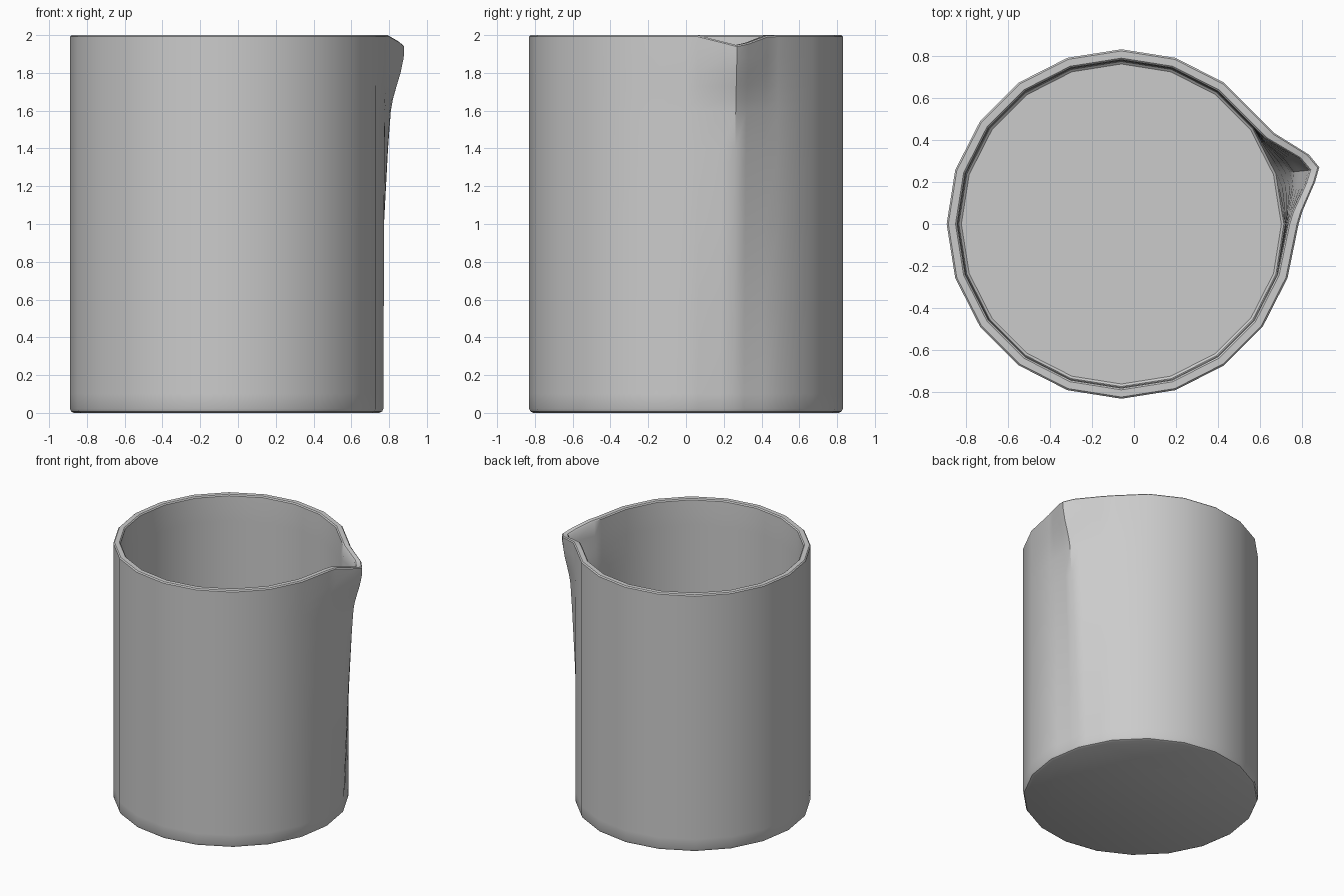
import bpy, bmesh
from math import radians, cos, sin

if "Cube" in bpy.data.objects:
    bpy.data.objects.remove(bpy.data.objects["Cube"])

CX, R, STEP = -0.06, 0.83, 18

# Spout columns: base angle, rim angle, rim radius, rim drop
spout = [(4.5, 4, 0.862, 0.0), (13, 12.3, 0.942, 0.035), (18, 16, 0.978, 0.053),
         (22, 20.3, 0.95, 0.04), (30, 30.5, 0.847, 0.003)]
columns = [(0, 0, 0.842, 0.0)] + spout
columns += [(a, a, R, 0.0) for a in range(36, 360, STEP)]


def polar(r, deg):
    return r * cos(radians(deg)), r * sin(radians(deg))


def ring(bm, inset, z, pull, drop=0.0):
    """One horizontal loop; pull blends the 20-sided body towards the spout."""
    verts = []
    for base, top, r_top, d in columns:
        r = R * cos(radians(STEP / 2)) / cos(radians(base % STEP - STEP / 2))
        x0, y0 = polar(r - inset, base)
        x1, y1 = polar(r_top - inset, top)
        verts.append(bm.verts.new((CX + x0 + (x1 - x0) * pull,
                                   y0 + (y1 - y0) * pull, z - d * drop)))
    return verts


# Wall heights with the amount the spout is pulled out
wall = [(0.1, 0), (0.55, 0.13), (1.0, 0.27), (1.4, 0.43), (1.6, 0.53),
        (1.66, 0.6), (1.73, 0.73), (1.8, 0.87), (1.88, 0.98)]
T = 0.05

bm = bmesh.new()
# Outside: rounded foot and wall
rings = [ring(bm, 0.022, 0, 0), ring(bm, 0.007, 0.007, 0), ring(bm, 0, 0.022, 0)]
rings += [ring(bm, 0, z, f) for z, f in wall]
# Rim with a small bevel
rings += [ring(bm, 0, 1.992, 1, 1), ring(bm, 0.008, 2.0, 1, 1),
          ring(bm, T - 0.008, 2.0, 1, 1), ring(bm, T, 1.992, 1, 1)]
# Inside wall and floor
rings += [ring(bm, T + 0.004, z, f) for z, f in reversed(wall)]
rings += [ring(bm, T + 0.008, 0.06, 0), ring(bm, T + 0.02, 0.05, 0)]

n = len(columns)
for a, b in zip(rings, rings[1:]):
    for i in range(n):
        j = (i + 1) % n
        bm.faces.new((a[i], a[j], b[j], b[i]))
bm.faces.new(rings[0][::-1])
bm.faces.new(rings[-1])
bmesh.ops.recalc_face_normals(bm, faces=bm.faces)

mesh = bpy.data.meshes.new("beaker")
bm.to_mesh(mesh)
bm.free()
beaker = bpy.data.objects.new("beaker", mesh)
bpy.context.collection.objects.link(beaker)
bpy.context.view_layer.objects.active = beaker
beaker.select_set(True)
bpy.ops.object.shade_smooth_by_angle(angle=radians(35))
